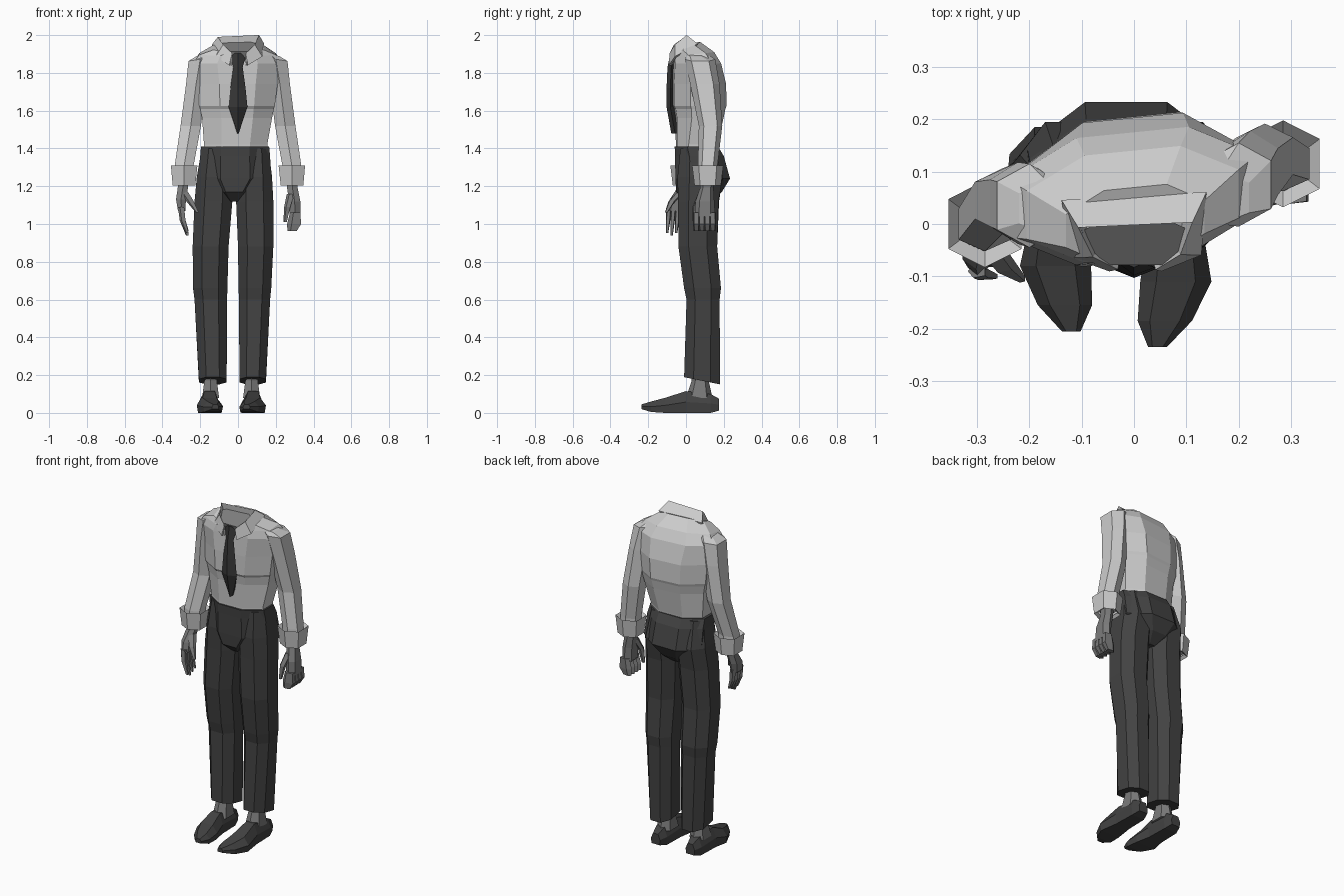
import bpy, bmesh, math
from mathutils import Vector


def shade(name, v):
    m = bpy.data.materials.new(name)
    m.diffuse_color = (v, v, v, 1)
    return m


SHIRT, CLOTH = shade("shirt_grey", 0.62), shade("dark_cloth", 0.055)
SKIN, DARK = shade("skin_grey", 0.2), shade("tie_dark", 0.04)


def loft(name, rings, mat, caps=True, closed=True):
    """Skin a list of equal-length point rings into one flat-faced mesh."""
    bm = bmesh.new()
    vs = [[bm.verts.new(p) for p in r] for r in rings]
    n = len(rings[0])
    for a, b in zip(vs, vs[1:]):
        for i in range(n if closed else n - 1):
            j = (i + 1) % n
            bm.faces.new((a[i], a[j], b[j], b[i]))
    if caps:
        bm.faces.new(vs[0])
        bm.faces.new(vs[-1])
    bmesh.ops.recalc_face_normals(bm, faces=bm.faces)
    me = bpy.data.meshes.new(name)
    bm.to_mesh(me)
    bm.free()
    me.materials.append(mat)
    ob = bpy.data.objects.new(name, me)
    bpy.context.collection.objects.link(ob)
    return ob


def oval(x0, x1, y0, y1, z, tilt=0, yaw=0, n=8, power=0.8, roll=0):
    """Horizontal n-gon filling the given extents; tilt raises its back, roll its +x side."""
    pts = []
    for i in range(n):
        a = 2 * math.pi * (i + 0.5) / n
        c, s = math.cos(a), math.sin(a)
        pts.append((math.copysign(abs(c) ** power, c), math.copysign(abs(s) ** power, s)))
    mx, my = max(p[0] for p in pts), max(p[1] for p in pts)
    out = []
    for px, py in pts:
        dx, dy = px / mx * (x1 - x0) / 2, py / my * (y1 - y0) / 2
        out.append(Vector(((x0 + x1) / 2 + dx, (y0 + y1) / 2 + dy + yaw * dx,
                           z + tilt * dy + roll * dx)))
    return out


def tube(name, path, mat, n=6, **kw):
    """Round limb from (x, y, z, rx, ry[, roll]) stations."""
    return loft(name, [oval(p[0] - p[3], p[0] + p[3], p[1] - p[4], p[1] + p[4], p[2], n=n,
                            roll=p[5] if len(p) > 5 else 0) for p in path], mat, **kw)


# Shirt body, with the chest overhanging the belly
body = [(-.18, .155, -.05, .155, 1.34), (-.18, .155, -.05, .165, 1.42),
        (-.19, .18, -.055, .19, 1.56), (-.2, .19, -.063, .2, 1.61),
        (-.205, .195, -.072, .205, 1.625), (-.215, .21, -.072, .203, 1.74),
        (-.24, .235, -.068, .175, 1.85), (-.205, .2, -.065, .14, 1.9, .1),
        (-.13, .135, -.07, .07, 1.935, .4)]
loft("shirt_body", [oval(*b[:5], tilt=b[5] if len(b) > 5 else 0, n=8, power=.9,
                         yaw=.1 if b[4] > 1.5 else .03) for b in body], SHIRT)

# Neck lining and folded collar
loft("neck_lining", [oval(-.06, .07, -.06, .01, 1.86, .3),
                     oval(-.095, .105, -.078, .012, 1.94, .6)], SKIN)
top = [(-.035, -.085, 1.9), (-.08, -.06, 1.945), (-.105, -.005, 1.985),
       (.11, .005, 1.995), (.09, -.055, 1.945), (.045, -.085, 1.9)]
fall = [(-.045, -.085, 1.84), (-.115, -.06, 1.885), (-.135, .045, 1.945),
        (.135, .06, 1.95), (.125, -.055, 1.885), (.05, -.085, 1.84)]
inner = [(x * .9, y + .01, z - .06) for x, y, z in top]
collar = loft("collar", [inner, top, fall], SHIRT, caps=False, closed=False)
sol = collar.modifiers.new("thickness", 'SOLIDIFY')
sol.thickness = .012
sol.offset = 0

# Tie knot and blade
tie = [(.045, -.075, 1.905), (.025, -.09, 1.83), (.04, -.095, 1.72),
       (.05, -.095, 1.62), (.004, -.07, 1.48)]
loft("tie", [[(-w, y + .012, z), (0, y - .008, z), (w, y + .012, z), (0, y + .035, z)]
             for w, y, z in tie], DARK)

# Seat of the trousers
seat = [(-.196, .165, -.06, .17, 1.41), (-.2, .17, -.058, .2, 1.36),
        (-.205, .175, -.056, .233, 1.24), (-.13, .09, -.052, .19, 1.17),
        (-.06, .02, 0, .13, 1.12)]
loft("trouser_seat", [oval(*s, power=1) for s in seat], CLOTH)

# Trouser legs with slanted hems: (outer x, inner x, front y, back y, z)
left = [(-.192, -.05, -.03, .15, 1.4), (-.218, -.035, -.045, .195, 1.25),
        (-.23, -.03, -.042, .175, 1.12), (-.24, -.05, -.04, .165, .88),
        (-.238, -.056, -.01, .185, .66), (-.23, -.058, .003, .178, .6),
        (-.207, -.06, -.01, .18, .17)]
right = [(.02, .162, -.03, .15, 1.4), (-.003, .18, -.045, .195, 1.25),
         (-.01, .187, -.042, .172, 1.12), (0, .187, -.04, .165, .88),
         (.003, .176, -.01, .185, .66), (.005, .17, .003, .178, .6),
         (.008, .148, -.01, .18, .17)]
for side, rows in (("left", left), ("right", right)):
    loft(side + "_trouser_leg",
         [oval(*r, tilt=-.2 if r[4] < .2 else 0, power=.85) for r in rows], CLOTH)

# Ankles and shoes
station = [(.175, .03, .012, .075), (.13, .046, 0, .1), (.0, .05, 0, .115),
           (-.11, .068, 0, .08), (-.185, .052, .005, .06), (-.235, .018, .02, .045)]
for side, ax, heel, toe, dy in (("left", -.145, -.15, -.12, .03),
                                ("right", .072, .08, .045, 0)):
    tube(side + "_ankle", [(ax, .075, .3, .035, .045), (ax, .075, .17, .033, .045),
                           (ax, .07, .08, .045, .07)], SKIN)
    rings = []
    for y, w, z0, z1 in station:
        x = heel if y > -.15 else heel + (toe - heel) * (-.11 - y) / .125
        zm = z0 + (z1 - z0) * .5
        rings.append([(x + u * w, y + dy * (y < 0), z) for u, z in
                      ((-.9, z0), (.9, z0), (1, zm), (.55, z1), (-.55, z1), (-1, zm))])
    loft(side + "_shoe", rings, CLOTH)

# Sleeves flowing out of the shoulders, and turned-back cuffs
for side, s, ys in (("left", -1, (.03, .035, .04, .045, .0)),
                    ("right", 1, (.05, .075, .1, .13, .115))):
    cy = ys[4]
    tube(side + "_sleeve", [(s * .165, ys[0], 1.907, .055, .05, -.35 * s),
                            (s * .2, ys[1], 1.872, .062, .08, -.15 * s),
                            (s * .222, ys[2], 1.74, .053, .078), (s * .25, ys[3], 1.52, .054, .062),
                            (s * .285, cy, 1.31, .05, .052), (s * .288, cy, 1.23, .046, .052)],
         SHIRT)
    tube(side + "_cuff", [(s * .285, cy, 1.22, .046, .052), (s * .286, cy, 1.205, .06, .07),
                          (s * .285, cy, 1.31, .07, .083), (s * .285, cy, 1.275, .045, .05)],
         SHIRT, caps=False)

# Relaxed left hand
tube("left_palm", [(-.288, 0, 1.26, .03, .034), (-.292, -.015, 1.19, .027, .032),
                   (-.302, -.04, 1.13, .026, .046), (-.298, -.055, 1.07, .02, .048)], SKIN)
for i in range(4):
    y = -.09 + i * .024
    tip = .94 + .012 * abs(i - 1)
    tube(f"left_finger_{i + 1}", [(-.3, y, 1.09, .015, .013), (-.292, y - .005, 1.02, .014, .012),
                                  (-.268, y - .01, tip, .007, .006)], SKIN, n=5)
tube("left_thumb", [(-.285, -.03, 1.17, .02, .022), (-.252, -.075, 1.12, .018, .018),
                    (-.215, -.105, 1.06, .007, .007)], SKIN, n=5)

# Curled right hand
tube("right_palm", [(.285, .115, 1.26, .03, .034), (.288, .11, 1.19, .028, .036),
                    (.3, .1, 1.12, .03, .05), (.302, .1, 1.04, .03, .055)], SKIN)
for i in range(4):
    y = .055 + i * .029
    tube(f"right_finger_{i + 1}", [(.305, y, 1.06, .025, .017), (.3, y, 1.0, .034, .018),
                                   (.288, y, .962, .022, .014)], SKIN, n=5)
tube("right_thumb", [(.28, .085, 1.16, .018, .022), (.262, .05, 1.09, .015, .017),
                     (.25, .045, 1.01, .008, .009)], SKIN, n=5)
